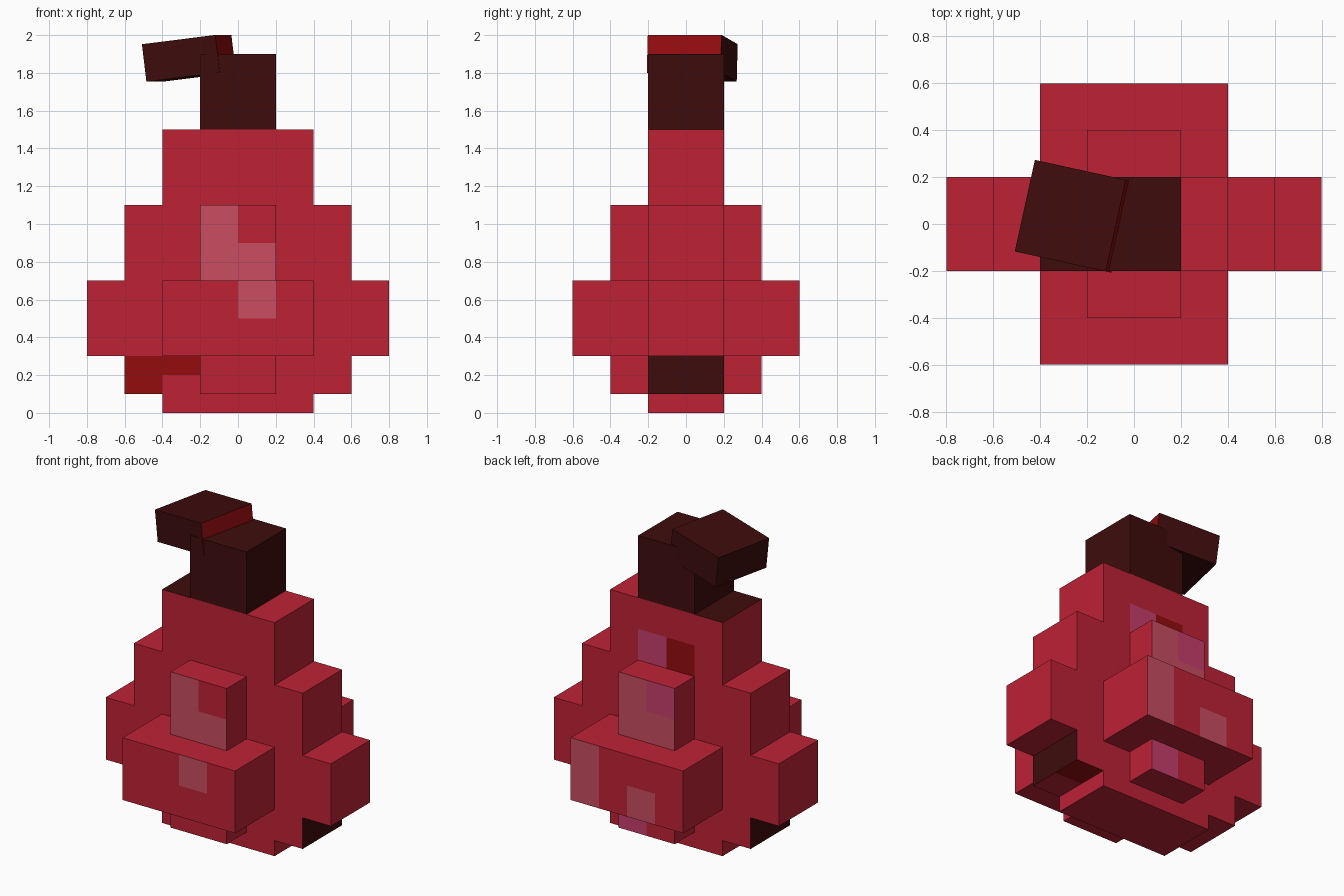
import bpy, bmesh
from math import radians
from mathutils import Vector

cube = bpy.data.objects.get("Cube")
if cube:
    bpy.data.objects.remove(cube, do_unlink=True)


def material(name, hex_rgb):
    rgb = []
    for i in (0, 2, 4):
        c = int(hex_rgb[i:i + 2], 16) / 255
        rgb.append(c / 12.92 if c < 0.04045 else ((c + 0.055) / 1.055) ** 2.4)
    m = bpy.data.materials.new(name)
    m.use_nodes = True
    m.diffuse_color = (*rgb, 1)
    bsdf = m.node_tree.nodes["Principled BSDF"]
    bsdf.inputs["Base Color"].default_value = (*rgb, 1)
    bsdf.inputs["Roughness"].default_value = 0.8
    return m


RED, BROWN, PINK, PURPLE, CRIMSON = range(5)
MATERIALS = [material("fruit red", "BE2235"), material("stem brown", "3E0C0C"),
             material("highlight pink", "C84D61"), material("highlight purple", "C63E6D"),
             material("shade crimson", "940C0F")]


def finish(name, bm, base, regions=()):
    """Cut the faces on a grid, paint those inside each region, merge the rest."""
    if regions:
        for axis in range(3):
            for i in range(-8, 17):
                normal = Vector((0, 0, 0))
                normal[axis] = 1
                bmesh.ops.bisect_plane(bm, geom=bm.verts[:] + bm.edges[:] + bm.faces[:],
                                       dist=1e-5, plane_co=normal * i * 0.1, plane_no=normal)
    for f in bm.faces:
        f.material_index = base
        c = f.calc_center_median()
        for mat, *spans in regions:
            if all(lo - 0.01 < v < hi + 0.01 for v, (lo, hi) in zip(c, spans)):
                f.material_index = mat
    bmesh.ops.dissolve_limit(bm, angle_limit=0.01, verts=bm.verts[:], edges=bm.edges[:],
                             delimit={'MATERIAL'})
    bmesh.ops.recalc_face_normals(bm, faces=bm.faces[:])
    mesh = bpy.data.meshes.new(name)
    bm.to_mesh(mesh)
    bm.free()
    for m in MATERIALS:
        mesh.materials.append(m)
    obj = bpy.data.objects.new(name, mesh)
    bpy.context.collection.objects.link(obj)
    return obj


def box(name, size, z, base, regions=()):
    bm = bmesh.new()
    bmesh.ops.create_cube(bm, size=1)
    bmesh.ops.scale(bm, vec=size, verts=bm.verts)
    bmesh.ops.translate(bm, vec=(0, 0, z), verts=bm.verts)
    return finish(name, bm, base, regions)


# Stepped fruit body: half profile mirrored, then extruded front to back
steps = [(0.4, 0, 0.1), (0.6, 0.1, 0.3), (0.8, 0.3, 0.7), (0.6, 0.7, 1.1), (0.4, 1.1, 1.5)]
half = [(x, z) for x, low, high in steps for z in (low, high)]
outline = half + [(-x, z) for x, z in reversed(half)]
bm = bmesh.new()
face = bm.faces.new([bm.verts.new((x, -0.2, z)) for x, z in outline])
ext = bmesh.ops.extrude_face_region(bm, geom=[face])
bmesh.ops.translate(bm, vec=(0, 0.4, 0),
                    verts=[v for v in ext["geom"] if isinstance(v, bmesh.types.BMVert)])
depth, front, back = (-0.2, 0.2), (-0.2, -0.2), (0.2, 0.2)
finish("fruit_body", bm, RED, [
    (BROWN, (0.6, 0.6), depth, (0.1, 0.3)),
    (BROWN, (-0.6, -0.6), depth, (0.1, 0.3)),
    (BROWN, (-0.4, -0.2), depth, (1.5, 1.5)),
    (CRIMSON, (-0.6, -0.4), front, (0.1, 0.3)),
    (CRIMSON, (-0.4, -0.2), front, (0.2, 0.3)),
    (CRIMSON, (0.4, 0.6), (0, 0.2), (0.1, 0.1)),
    (PURPLE, (0, 0.2), back, (1.1, 1.3)),
    (CRIMSON, (-0.2, 0), back, (1.1, 1.3)),
])

# Narrow column bulging out at front and back
front, back = (-0.4, -0.4), (0.4, 0.4)
box("fruit_middle_bulge", (0.4, 0.8, 1), 0.6, RED, [
    (PINK, (-0.2, 0), front, (0.7, 1.1)),
    (PINK, (0, 0.2), front, (0.7, 0.9)),
    (PINK, (-0.2, 0.2), back, (0.7, 1.1)),
    (PURPLE, (-0.2, 0), back, (0.9, 1.1)),
    (PURPLE, (0, 0.2), back, (0.1, 0.3)),
])

# Wide belly bulging furthest
front, back = (-0.6, -0.6), (0.6, 0.6)
box("fruit_belly", (0.8, 1.2, 0.4), 0.5, RED, [
    (PINK, (0, 0.2), front, (0.5, 0.7)),
    (PINK, (0.2, 0.4), back, (0.3, 0.7)),
    (PINK, (-0.2, 0), back, (0.3, 0.5)),
])

# Stem and its tilted tip with a crimson cut end
box("stem", (0.4, 0.4, 0.4), 1.7, BROWN)
tip = box("stem_tip", (0.4, 0.4, 0.2), 0, BROWN,
          [(CRIMSON, (0.2, 0.2), (-0.2, 0.2), (-0.1, 0.1))])
tip.location = (-0.26, 0.033, 1.877)
tip.rotation_euler = (0, radians(-7), radians(-12.4))
